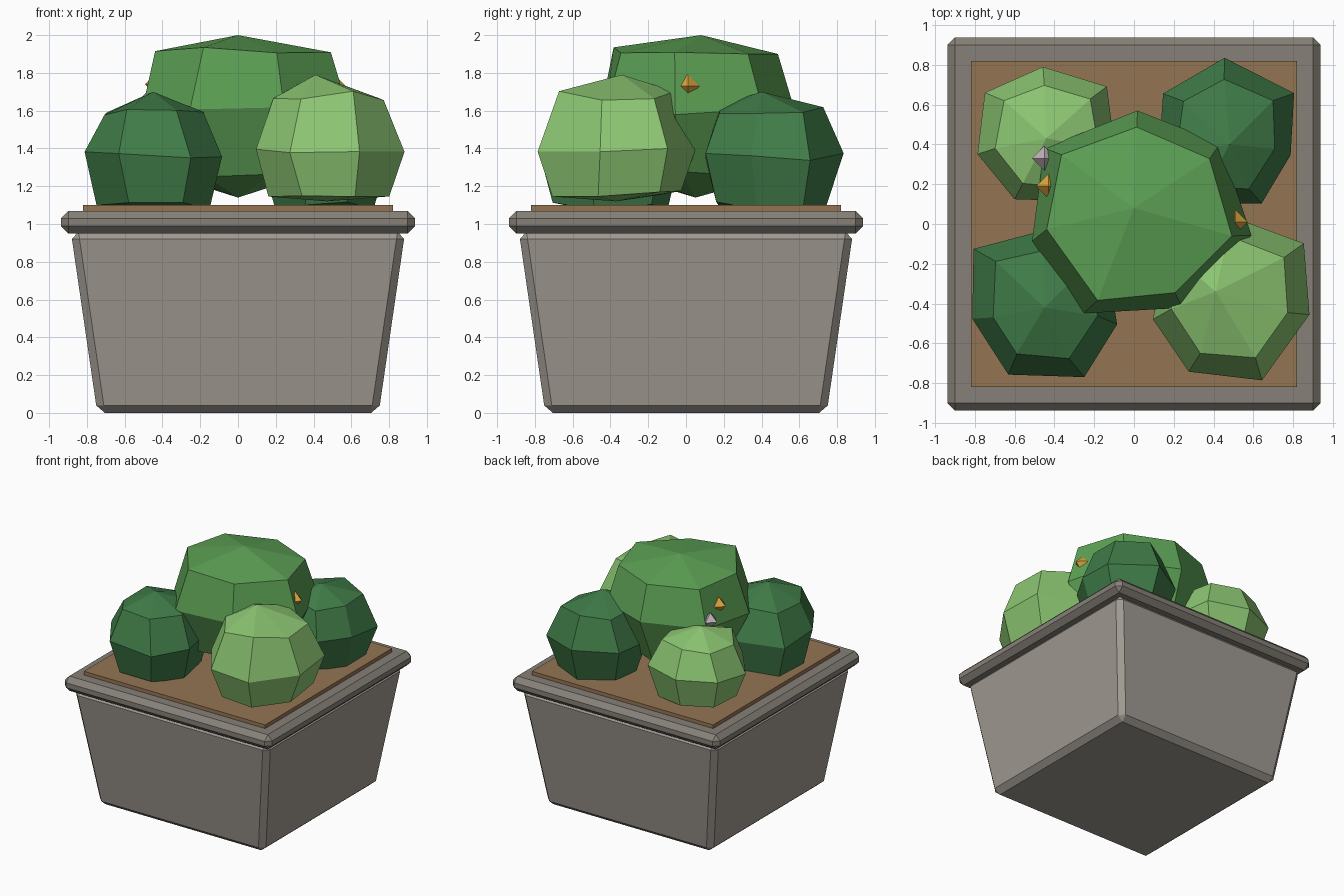
import bpy, bmesh, math, random
from mathutils import Matrix

if "Cube" in bpy.data.objects:
    bpy.data.objects.remove(bpy.data.objects["Cube"])

random.seed(4)


def material(name, rgb):
    """Material from an sRGB 0-255 colour, stored as linear values."""
    m = bpy.data.materials.new(name)
    lin = [(c / 255 / 12.92) if c / 255 < 0.04045 else ((c / 255 + 0.055) / 1.055) ** 2.4 for c in rgb]
    m.diffuse_color = (*lin, 1)
    m.use_nodes = True
    m.node_tree.nodes["Principled BSDF"].inputs["Base Color"].default_value = m.diffuse_color
    return m


STONE = material("stone", (160, 154, 146))
RIM = material("rim_stone", (134, 129, 120))
SOIL = material("soil", (148, 117, 84))
MID = material("mid_green", (92, 160, 84))
LIGHT = material("light_green", (140, 198, 114))
DARK = material("dark_green", (64, 124, 72))
ORANGE = material("orange_flower", (222, 166, 62))
PALE = material("pale_flower", (190, 178, 184))


def finish(name, bm, mat):
    bmesh.ops.recalc_face_normals(bm, faces=bm.faces)
    me = bpy.data.meshes.new(name)
    bm.to_mesh(me)
    bm.free()
    me.materials.append(mat)
    ob = bpy.data.objects.new(name, me)
    bpy.context.collection.objects.link(ob)
    return ob


def box(name, bottom, top, z0, z1, mat, bevel=0):
    """Square block, half-widths bottom and top, with chamfered edges."""
    bm = bmesh.new()
    bmesh.ops.create_cube(bm, size=2)
    for v in bm.verts:
        half, z = (top, z1) if v.co.z > 0 else (bottom, z0)
        v.co = (v.co.x * half, v.co.y * half, z)
    if bevel:
        bmesh.ops.bevel(bm, geom=list(bm.edges), offset=bevel, segments=1,
                        affect='EDGES', profile=0.5)
    return finish(name, bm, mat)


def bush(name, x, y, mat, apex, rings, pole, radii):
    """Seven-sided faceted ball: rings are (z, radius factor), radii start at +y."""
    bm = bmesh.new()
    rows = []
    for z, f in rings:
        row = []
        for k, r in enumerate(radii):
            a = math.radians(90 + 360 / 7 * k) + random.uniform(-0.06, 0.06)
            row.append(bm.verts.new((x + r * f * math.cos(a), y + r * f * math.sin(a),
                                     z + random.uniform(-0.025, 0.025))))
        rows.append(row)
    tip = bm.verts.new(apex)
    base = bm.verts.new((x, y, pole))
    for k in range(7):
        n = (k + 1) % 7
        bm.faces.new((tip, rows[0][k], rows[0][n]))
        bm.faces.new((base, rows[-1][n], rows[-1][k]))
        for a, b in zip(rows, rows[1:]):
            bm.faces.new((a[k], b[k], b[n], a[n]))
    return finish(name, bm, mat)


def flower(name, loc, mat, r=0.062):
    """Small octahedral blossom."""
    bm = bmesh.new()
    for s in (1, -1):
        bmesh.ops.create_cone(bm, cap_ends=False, segments=4, radius1=r, radius2=0, depth=r,
                              matrix=Matrix.Translation(loc) @ Matrix.Diagonal((1, 1, s, 1))
                              @ Matrix.Translation((0, 0, r / 2)))
    bmesh.ops.remove_doubles(bm, verts=bm.verts, dist=0.001)
    return finish(name, bm, mat)


# planter
box("planter_body", 0.745, 0.885, 0.0, 0.96, STONE, 0.04)
box("planter_rim", 0.938, 0.938, 0.95, 1.07, RIM, 0.04)
box("soil", 0.82, 0.82, 1.0, 1.10, SOIL)

# bushes
bush("center_bush", 0, 0.05, MID, (0, 0.08, 2.0),
     [(1.92, 0.84), (1.60, 1.0), (1.26, 0.72)], 1.14,
     [0.52, 0.56, 0.53, 0.56, 0.53, 0.60, 0.56])
bush("front_left_bush", -0.45, -0.40, DARK, (-0.45, -0.42, 1.70),
     [(1.60, 0.72), (1.37, 1.0), (1.09, 0.82)], 1.05,
     [0.37, 0.45, 0.37, 0.40, 0.42, 0.38, 0.40])
bush("front_right_bush", 0.47, -0.37, LIGHT, (0.41, -0.34, 1.79),
     [(1.68, 0.74), (1.40, 1.0), (1.15, 0.82)], 1.12,
     [0.42, 0.40, 0.39, 0.42, 0.45, 0.42, 0.47])
bush("back_left_bush", -0.44, 0.43, LIGHT, (-0.44, 0.43, 1.66),
     [(1.57, 0.74), (1.35, 1.0), (1.12, 0.80)], 1.07,
     [0.36, 0.385, 0.355, 0.345, 0.36, 0.36, 0.40])
bush("back_right_bush", 0.47, 0.42, DARK, (0.48, 0.40, 1.70),
     [(1.61, 0.74), (1.36, 1.0), (1.10, 0.78)], 1.05,
     [0.415, 0.40, 0.36, 0.35, 0.36, 0.325, 0.41])

# flowers
flower("right_flower", (0.51, 0.01, 1.73), ORANGE)
flower("left_flower", (-0.43, 0.19, 1.74), ORANGE)
flower("back_flower", (-0.45, 0.33, 1.67), PALE)
